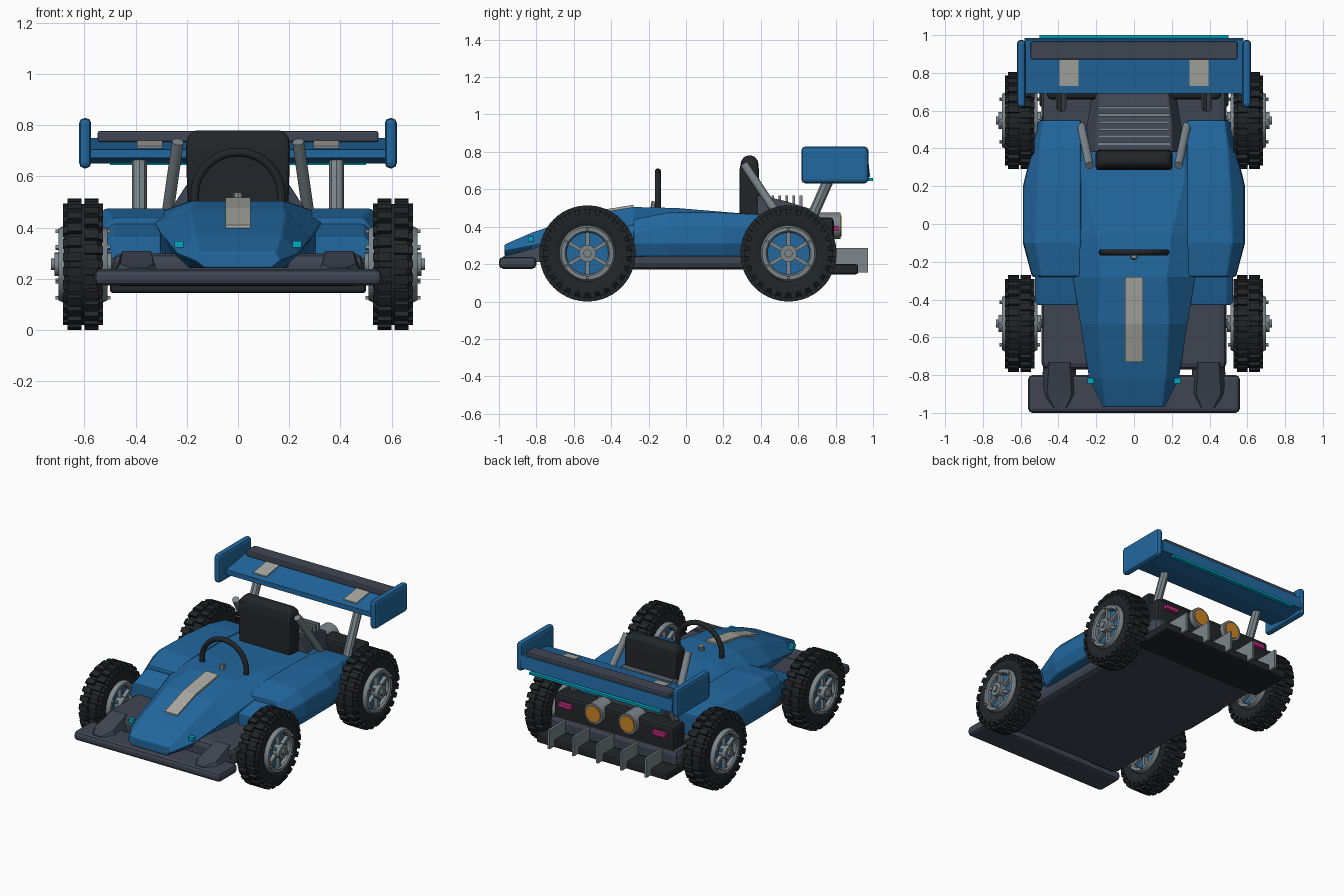
import bpy, bmesh
from math import pi, sin, cos, radians
from mathutils import Vector, Matrix

if "Cube" in bpy.data.objects:
    bpy.data.objects.remove(bpy.data.objects["Cube"])


def mat(name, r, g, b):
    m = bpy.data.materials.new(name)
    m.diffuse_color = (r, g, b, 1)
    m.use_nodes = True
    m.node_tree.nodes["Principled BSDF"].inputs["Base Color"].default_value = m.diffuse_color
    return m


BLUE = mat("blue", .016, .14, .35)
SLATE = mat("slate", .05, .06, .085)
BLACK = mat("black", .016, .019, .021)
GREY = mat("metal", .2, .24, .26)
PALE = mat("pale", .4, .4, .36)
ORANGE = mat("orange", .6, .23, .02)
PINK = mat("pink", .5, .02, .2)
CYAN = mat("cyan", 0, .4, .55)


def finish(name, bm, m, bevel=0.0, smooth=None):
    bmesh.ops.recalc_face_normals(bm, faces=bm.faces[:])
    me = bpy.data.meshes.new(name)
    bm.to_mesh(me)
    bm.free()
    me.materials.append(m)
    if smooth:
        me.shade_smooth()
        me.set_sharp_from_angle(angle=radians(smooth))
    ob = bpy.data.objects.new(name, me)
    bpy.context.collection.objects.link(ob)
    if bevel:
        b = ob.modifiers.new("bevel", "BEVEL")
        b.width, b.segments, b.limit_method = bevel, 2, 'ANGLE'
    return ob


def add_box(bm, centre, size, rot=Matrix()):
    mx = rot @ Matrix.Translation(centre) @ Matrix.Diagonal((*size, 1))
    bmesh.ops.create_cube(bm, size=1, matrix=mx)


def box(name, x, y, z, m, bevel=0.0):
    """Box from (min, max) ranges."""
    bm = bmesh.new()
    r = (x, y, z)
    add_box(bm, [(a + b) / 2 for a, b in r], [abs(b - a) for a, b in r])
    return finish(name, bm, m, bevel)


def loft(name, rings, m, bevel=0.0):
    bm = bmesh.new()
    vs = [[bm.verts.new(p) for p in ring] for ring in rings]
    n = len(vs[0])
    for a, b in zip(vs, vs[1:]):
        for i in range(n):
            bm.faces.new((a[i], a[(i + 1) % n], b[(i + 1) % n], b[i]))
    bm.faces.new(vs[0])
    bm.faces.new(vs[-1])
    return finish(name, bm, m, bevel)


def rod(name, a, b, r, m, seg=10):
    a, b = Vector(a), Vector(b)
    bm = bmesh.new()
    mx = Matrix.Translation((a + b) / 2) @ (b - a).to_track_quat('Z', 'Y').to_matrix().to_4x4()
    bmesh.ops.create_cone(bm, cap_ends=True, segments=seg, radius1=r, radius2=r,
                          depth=(b - a).length, matrix=mx)
    return finish(name, bm, m, 0, 40)


def lathe(name, profile, m, seg=48):
    """Spin a closed (x, radius) profile about the x axis."""
    bm = bmesh.new()
    vs = [[bm.verts.new((x, r * cos(t), r * sin(t))) for x, r in profile]
          for t in (2 * pi * i / seg for i in range(seg))]
    n = len(profile)
    for i in range(seg):
        a, b = vs[i], vs[(i + 1) % seg]
        for j in range(n):
            bm.faces.new((a[j], a[(j + 1) % n], b[(j + 1) % n], b[j]))
    return finish(name, bm, m, 0, 35)


# Wheel parts, modelled once around the origin
parts = [lathe("tyre", [(-.062, .14), (-.075, .165), (-.075, .212), (-.055, .236), (.055, .236),
                        (.075, .212), (.075, .165), (.062, .14)], BLACK),
         lathe("rim_ring", [(-.085, .112), (-.095, .12), (-.095, .14), (-.075, .15), (.075, .15),
                            (.095, .14), (.095, .12), (.085, .112)], GREY),
         rod("wheel_disc", (-.06, 0, 0), (.06, 0, 0), .125, BLUE, 32),
         rod("hub", (-.112, 0, 0), (.112, 0, 0), .046, GREY, 20),
         rod("hub_cap", (-.125, 0, 0), (.125, 0, 0), .022, GREY, 12)]
bm = bmesh.new()
N = 26
for i in range(N):
    for k, row in enumerate((-.033, .033)):
        turn = Matrix.Rotation(2 * pi * (i + .5 * k) / N, 4, 'X')
        add_box(bm, (row, 0, .243), (.056, .036, .027), turn)
        add_box(bm, (row * 2.05, 0, .224), (.022, .03, .026), turn)
parts.append(finish("tyre_tread", bm, BLACK))
bm = bmesh.new()
for i in range(6):
    turn = Matrix.Rotation(pi / 3 * i, 4, 'X')
    for s in (-1, 1):
        add_box(bm, (s * .07, 0, .08), (.03, .02, .085), turn)
        add_box(bm, (s * .1, 0, .13), (.014, .014, .014), turn)
parts.append(finish("wheel_spokes", bm, GREY))
wheels = [(s * .605, y, .257) for s in (1, -1) for y in (-.527, .548)]
for p in parts:
    for k, pos in enumerate(wheels):
        ob = p if k == 0 else p.copy()
        if k:
            bpy.context.collection.objects.link(ob)
        ob.location = pos
for y in (-.527, .548):
    rod("axle", (-.6, y, .257), (.6, y, .257), .025, SLATE)

# Floor tub, rear panel and diffuser
box("floor_tub", (-.49, .49), (-.77, .8), (.172, .3), SLATE, .035)
box("diffuser_plate", (-.5, .5), (.62, .92), (.145, .2), BLACK, .012)
box("rear_panel", (-.46, .46), (.66, .79), (.19, .45), BLACK, .02)
for i in range(-2, 3):
    x = i * .185
    box("diffuser_fin", (x - .008, x + .008), (.78, .972), (.155, .285), GREY)

# Main body: (y, bottom half width, mid half width, mid z, top half width, top z)
secs = [(-.97, .13, .165, .27, .15, .305), (-.82, .18, .24, .30, .17, .37),
        (-.53, .24, .285, .36, .185, .465), (-.28, .28, .325, .42, .175, .505),
        (-.05, .30, .365, .44, .20, .50), (.25, .30, .36, .43, .27, .475),
        (.5, .30, .345, .42, .26, .46)]
loft("body", [[(-b, y, .243), (b, y, .243), (w, y, zm), (t, y, zt), (-t, y, zt), (-w, y, zm)]
              for y, b, w, zm, t, zt in secs], BLUE, .006)
loft("nose_stripe", [[(-.048, y, z - .02), (.048, y, z - .02), (.048, y, z + .01), (-.048, y, z + .01)]
                     for y, z in ((-.73, .40), (-.53, .467), (-.28, .507))], PALE)

# Front wing
box("front_wing", (-.56, .56), (-1, -.8), (.175, .238), SLATE, .022)

for s in (1, -1):
    # Front wing mounts
    loft("wing_mount", [[(s * a, y, .21), (s * b, y, .21), (s * (b - .03), y, z), (s * (a + .03), y, z)]
                        for y, a, b, z in ((-.975, .33, .45, .243), (-.9, .3, .49, .26),
                                           (-.73, .31, .48, .31))], SLATE)
    box("nose_light", (s * .212, s * .247), (-.845, -.815), (.322, .348), CYAN)
    # Side pods and intakes
    loft("side_pod", [[(s * .28, y, .24), (s * (xo - .03), y, .24), (s * xo, y, .31), (s * (xo - .005), y, zt - .07),
                       (s * xt, y, zt), (s * .28, y, zt)]
                      for y, xo, xt, zt in ((-.28, .54, .49, .44), (-.1, .588, .52, .475),
                                            (.2, .588, .51, .475), (.4, .54, .5, .465),
                                            (.55, .51, .48, .44))], BLUE, .01)
    loft("pod_intake", [[(s * .3, y, .27), (s * .525, y, .27), (s * .525, y, z - .03),
                         (s * .49, y, z), (s * .3, y, z)]
                        for y, z in ((-.43, .37), (-.26, .42))], BLUE, .008)
    # Seat braces, wing struts, end plates
    rod("seat_brace", (s * .235, .31, .735), (s * .28, .52, .42), .023, GREY, 10)
    rod("wing_strut", (s * .385, .62, .33), (s * .385, .775, .68), .029, GREY, 8)
    box("wing_end_plate", (s * .573, s * .62), (.617, .975), (.632, .828), BLUE, .02)
    loft("wing_pad", [[(s * a, y, z + d) for a, d in ((.295, -.015), (.395, -.015), (.395, .008), (.295, .008))]
                      for y, z in ((.73, .711), (.875, .733))], PALE)
    # Exhausts and rear lights
    rod("exhaust", (s * .13, .6, .405), (s * .13, .825, .405), .07, GREY, 20)
    rod("exhaust_glow", (s * .13, .81, .405), (s * .13, .832, .405), .056, ORANGE, 20)
    box("rear_light", (s * .31, s * .41), (.78, .815), (.378, .405), PINK)

# Rear wing
loft("rear_wing", [[(x, .69, .672), (x, .69, .705), (x, .975, .75), (x, .985, .665), (x, .85, .65)]
                   for x in (-.58, .58)], BLUE)
box("wing_flap", (-.548, .548), (.872, .965), (.735, .777), SLATE, .008)
box("wing_light_strip", (-.5, .5), (.97, 1), (.645, .66), CYAN)

# Engine cover with louvres
loft("engine_cover", [[(-b, y, .28), (b, y, .28), (b, y, z - .1), (t, y, z), (-t, y, z), (-b, y, z - .1)]
                      for y, b, t, z in ((.38, .265, .2, .57), (.52, .25, .2, .54), (.7, .22, .18, .485))], SLATE, .006)
for i in range(6):
    y = .425 + i * .038
    box("louvre", (-.19, .19), (y - .007, y + .007), (.5, .567), GREY)

# Seat, steering wheel and column
loft("seat", [[(-w, y0, z), (w, y0, z), (w, y1, z), (-w, y1, z)]
              for z, w, y0, y1 in ((.42, .195, .285, .4), (.7, .203, .285, .39), (.75, .2, .295, .385),
                                   (.78, .175, .315, .365))], BLACK, .015)
bpy.ops.mesh.primitive_torus_add(major_radius=.17, minor_radius=.017, major_segments=32,
                                 minor_segments=10, location=(0, -.15, .525), rotation=(pi / 2, 0, 0))
ring = bpy.context.object
ring.name = "steering_wheel"
ring.data.materials.append(BLACK)
ring.data.shade_smooth()
rod("steering_column", (0, -.18, .45), (0, -.165, .535), .019, GREY, 8)
